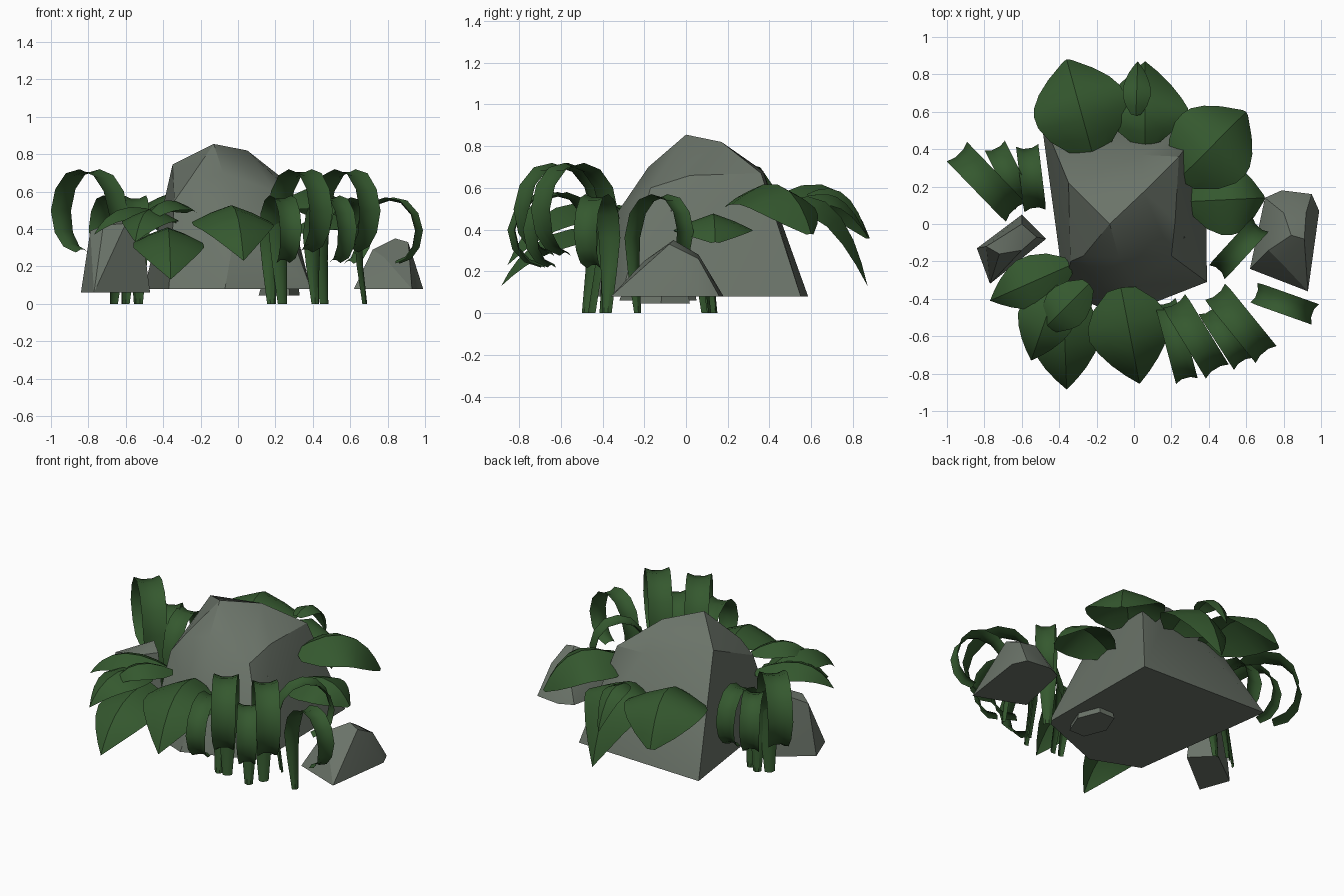
import bpy, bmesh, math
from mathutils import Vector

if "Cube" in bpy.data.objects:
    bpy.data.objects.remove(bpy.data.objects["Cube"])


def material(name, rgb):
    m = bpy.data.materials.new(name)
    m.diffuse_color = (*rgb, 1)
    m.use_nodes = True
    m.node_tree.nodes["Principled BSDF"].inputs["Base Color"].default_value = m.diffuse_color
    return m


STONE = material("grey stone", (0.145, 0.172, 0.14))
GREEN = material("dark green", (0.035, 0.098, 0.028))


def finish(name, bm, mat, angle):
    me = bpy.data.meshes.new(name)
    bm.to_mesh(me)
    bm.free()
    me.materials.append(mat)
    ob = bpy.data.objects.new(name, me)
    bpy.context.collection.objects.link(ob)
    bpy.ops.object.select_all(action='DESELECT')
    ob.select_set(True)
    bpy.context.view_layer.objects.active = ob
    bpy.ops.object.shade_smooth_by_angle(angle=math.radians(angle))


def rock(name, points):
    """Boulder as the convex hull of its corner points."""
    bm = bmesh.new()
    for p in points:
        bm.verts.new(p)
    res = bmesh.ops.convex_hull(bm, input=bm.verts)
    junk = {g for g in res["geom_interior"] + res["geom_unused"] if isinstance(g, bmesh.types.BMVert)}
    bmesh.ops.delete(bm, geom=list(junk), context='VERTS')
    bmesh.ops.recalc_face_normals(bm, faces=bm.faces)
    finish(name, bm, STONE, 28)


def sheet(name, rows):
    """Skin a grid of points."""
    bm = bmesh.new()
    grid = [[bm.verts.new(p) for p in r] for r in rows]
    for a, b in zip(grid, grid[1:]):
        for i in range(len(a) - 1):
            bm.faces.new((a[i], a[i + 1], b[i + 1], b[i]))
    bmesh.ops.remove_doubles(bm, verts=bm.verts, dist=0.0005)
    finish(name, bm, GREEN, 35)


POINTED = (.35, .78, .98, 1, .84, .58, .3, 0)
ROUND = (.4, .8, .98, 1, .95, .78, .5, .1)


def leaf(name, base, tip, half, lift, outline=POINTED):
    """Broad leaf folded along its midrib, arching from base to drooping tip."""
    a, c = Vector(base), Vector(tip)
    b = a.lerp(c, 0.7)
    b.z = lift
    flat = Vector((c.x - a.x, c.y - a.y, 0)).normalized()
    side = Vector((-flat.y, flat.x, 0))
    rows = []
    for t, w in zip((0, .12, .28, .45, .62, .78, .9, 1), outline):
        p = a * (1 - t) ** 2 + b * 2 * t * (1 - t) + c * t * t
        d = ((b - a) * (1 - t) + (c - b) * t).normalized()
        n = d.cross(side).normalized()
        if n.z < 0:
            n = -n
        rows.append([p + side * s * w * half - n * h * w * half
                     for s, h in ((-1, .42), (-.55, .2), (0, 0), (.55, .2), (1, .42))])
    sheet(name, rows)


# distance outward and height along one curled blade, relative width
CURL = ((.04, 0, .4), (.01, .25, .7), (0, .45, .95), (.04, .59, 1), (.11, .67, 1),
        (.20, .70, 1), (.29, .68, 1), (.36, .60, 1), (.39, .49, 1), (.37, .38, .9),
        (.32, .31, .8), (.25, .28, .6))


def blade(name, start, end, height, half):
    """Curled strap blade, channelled along its middle."""
    s, e = Vector((*start, 0)), Vector((*end, 0))
    d = (e - s).normalized()
    side = Vector((-d.y, d.x, 0))
    k = (e - s).length / .39
    path = [s + d * u * k + Vector((0, 0, z * height / .70)) for u, z, w in CURL]
    rows = []
    for i, p in enumerate(path):
        t = (path[min(i + 1, len(path) - 1)] - path[max(i - 1, 0)]).normalized()
        n = t.cross(side).normalized()  # outward from the curl
        w = CURL[i][2] * half
        up = n if i else Vector((n.x, n.y, 0))
        rows.append([p - side * w + up * .010, p - side * w * .4 - up * .006,
                     p + side * w * .4 - up * .006, p + side * w + up * .010])
    sheet(name, rows)


# Boulders
rock("main_boulder", [
    (-.37, -.37, .08), (-.07, -.49, .08), (.39, -.31, .08), (.38, .55, .08), (-.50, .585, .08),
    (-.35, .22, .745), (-.35, .05, .57), (-.34, -.2, .55), (-.27, -.17, .65), (-.13, 0, .855),
    (.05, .17, .82), (.24, .36, .67), (.04, .37, .68), (.2, -.17, .6), (.22, .02, .66),
    (-.08, -.18, .7), (0, -.33, .48), (-.2, -.3, .48)])
rock("right_stone", [
    (.62, -.24, .08), (.93, -.36, .08), (.99, .07, .08), (.95, .16, .08), (.79, .18, .08),
    (.7, .14, .08), (.72, -.14, .29), (.84, -.06, .35), (.91, -.08, .33), (.8, .06, .28),
    (.92, .06, .26), (.78, -.2, .25)])
rock("left_stone", [
    (-.84, -.13, .06), (-.77, -.32, .06), (-.47, -.08, .06), (-.6, .05, .06), (-.79, -.12, .39),
    (-.72, -.16, .42), (-.6, .0, .47), (-.52, -.07, .44), (-.6, -.14, .43)])
rock("embedded_stone", [(.22 + .11 * math.cos(i * math.pi / 3), -.12 + .16 * math.sin(i * math.pi / 3), .045)
                        for i in range(6)] + [(.27, -.07, .5), (.25, -.05, .5), (.26, -.09, .5)])

# Broad leaves: base, tip, half width, arch height, outline
LEAVES = {
    "back_left_leaf": ((-.22, .37, .52), (-.36, .88, .36), .25, .78, ROUND),
    "back_middle_leaf": ((.06, .42, .5), (.06, .87, .13), .23, .72),
    "back_small_leaf": ((.01, .58, .57), (.02, .87, .36), .075, .68),
    "back_right_leaf": ((.24, .24, .54), (.60, .60, .38), .235, .76, ROUND),
    "right_side_leaf": ((.29, .12, .40), (.70, .14, .34), .19, .58, ROUND),
    "front_left_leaf": ((-.38, -.36, .4), (-.36, -.885, .13), .19, .46),
    "front_middle_leaf": ((-.07, -.34, .5), (.03, -.855, .23), .22, .62),
    "left_side_leaf": ((-.34, -.22, .45), (-.77, -.41, .37), .14, .62),
    "front_corner_leaf": ((-.4, -.3, .46), (-.55, -.73, .33), .15, .6),
    "front_upper_leaf": ((-.24, -.32, .5), (-.5, -.58, .42), .12, .64),
}
for name, spec in LEAVES.items():
    leaf(name, *spec)

# Curled blades: start, outermost point, height, half width
BLADES = [
    ((-.64, .07), (-.94, .38), .71, .075), ((-.59, .11), (-.74, .41), .57, .06),
    ((-.53, .08), (-.57, .41), .57, .06), ((.17, -.42), (.28, -.83), .57, .06),
    ((.22, -.42), (.44, -.78), .71, .072), ((.40, -.46), (.58, -.74), .57, .06),
    ((.44, -.37), (.70, -.69), .71, .072), ((.65, -.37), (.96, -.48), .56, .058),
    ((.45, -.25), (.67, -.01), .56, .058),
]
for i, spec in enumerate(BLADES):
    blade(f"curled_blade_{i + 1}", *spec)
